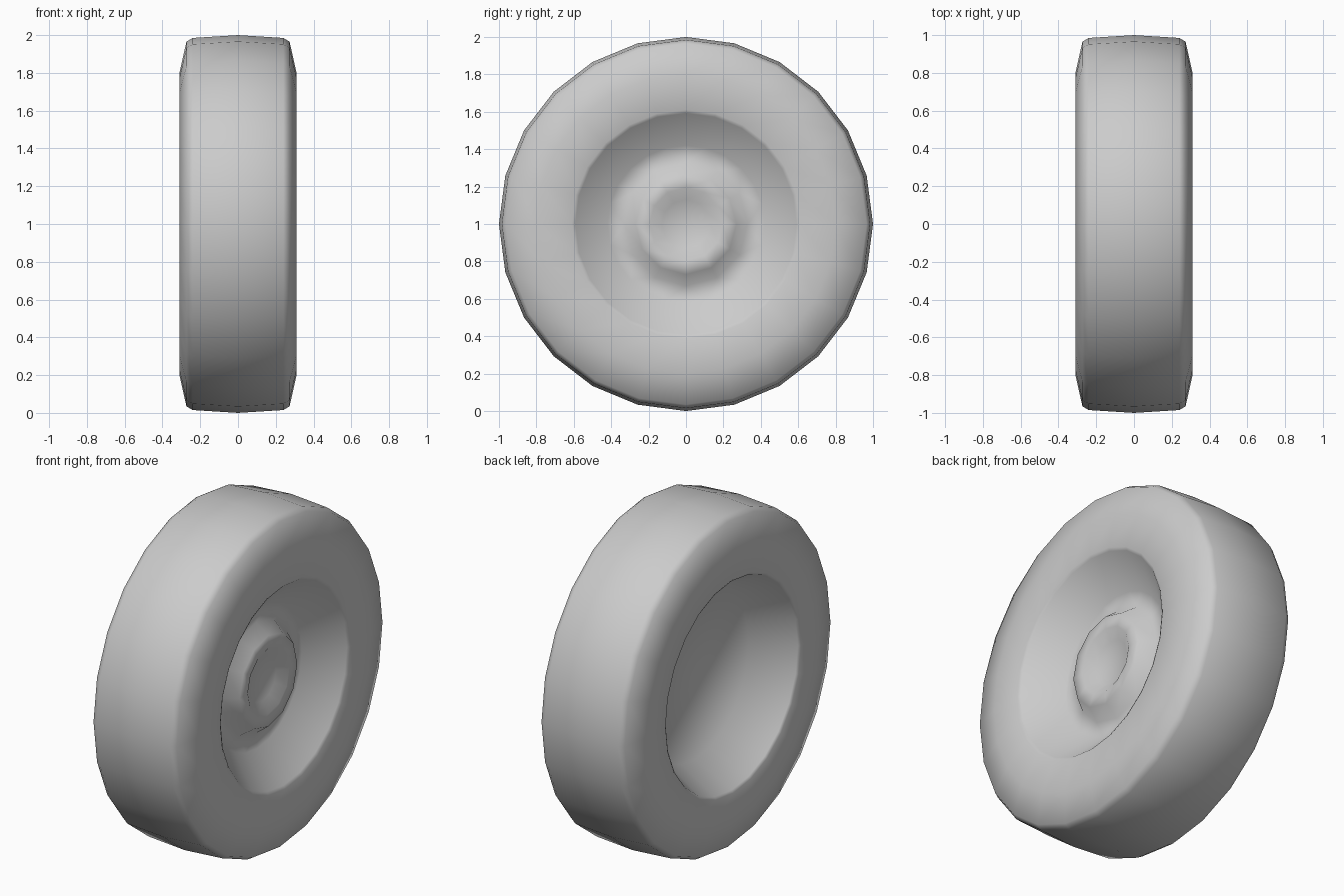
import bpy, bmesh
from math import cos, sin, pi

cube = bpy.data.objects.get("Cube")
if cube:
    bpy.data.objects.remove(cube, do_unlink=True)

grey = bpy.data.materials.new("plain_grey")
grey.use_nodes = True
colour = (0.6, 0.6, 0.6, 1)
grey.diffuse_color = colour
grey.node_tree.nodes["Principled BSDF"].inputs["Base Color"].default_value = colour

SIDES = 24
AXLE_Z = 1.0


def add_ring(bm, x, radius, sides):
    """One circle of vertices around the axle."""
    return [bm.verts.new((x, radius * cos(2 * pi * i / sides),
                          AXLE_Z + radius * sin(2 * pi * i / sides)))
            for i in range(sides)]


def join_rings(bm, a, b):
    """Bridge two rings; the second may have a fraction of the sides of the first."""
    step = len(a) // len(b)
    for i in range(len(b)):
        outer = [a[(i * step + k) % len(a)] for k in range(step + 1)]
        bm.faces.new(outer + [b[(i + 1) % len(b)], b[i]])


# Profile as (x, radius), from the back cavity, over the tread, to the hub
back_cavity = [(-0.06, 0.50), (-0.30, 0.62), (-0.31, 0.635)]
shoulder = [(0.31, 0.80), (0.273, 0.965), (0.24, 0.985)]
tread = [(-x, r) for x, r in shoulder] + [(0, 1.0)] + shoulder[::-1]
front_dish = [(0.31, 0.61), (0.30, 0.592), (0.125, 0.42)]
hub = [(0.12, 0.33), (0.20, 0.27), (0.20, 0.195), (0.16, 0.13)]

bm = bmesh.new()
rings = [add_ring(bm, x, r, SIDES) for x, r in back_cavity + tread + front_dish]
rings += [add_ring(bm, x, r, SIDES // 2) for x, r in hub]
for a, b in zip(rings, rings[1:]):
    join_rings(bm, a, b)

# Close the cavity floor and the hub centre
bm.faces.new(rings[0])
bm.faces.new(rings[-1])
bmesh.ops.recalc_face_normals(bm, faces=bm.faces)

# Smooth shading over the whole wheel
for f in bm.faces:
    f.smooth = True

mesh = bpy.data.meshes.new("wheel")
bm.to_mesh(mesh)
bm.free()
mesh.materials.append(grey)
wheel = bpy.data.objects.new("wheel", mesh)
bpy.context.collection.objects.link(wheel)
